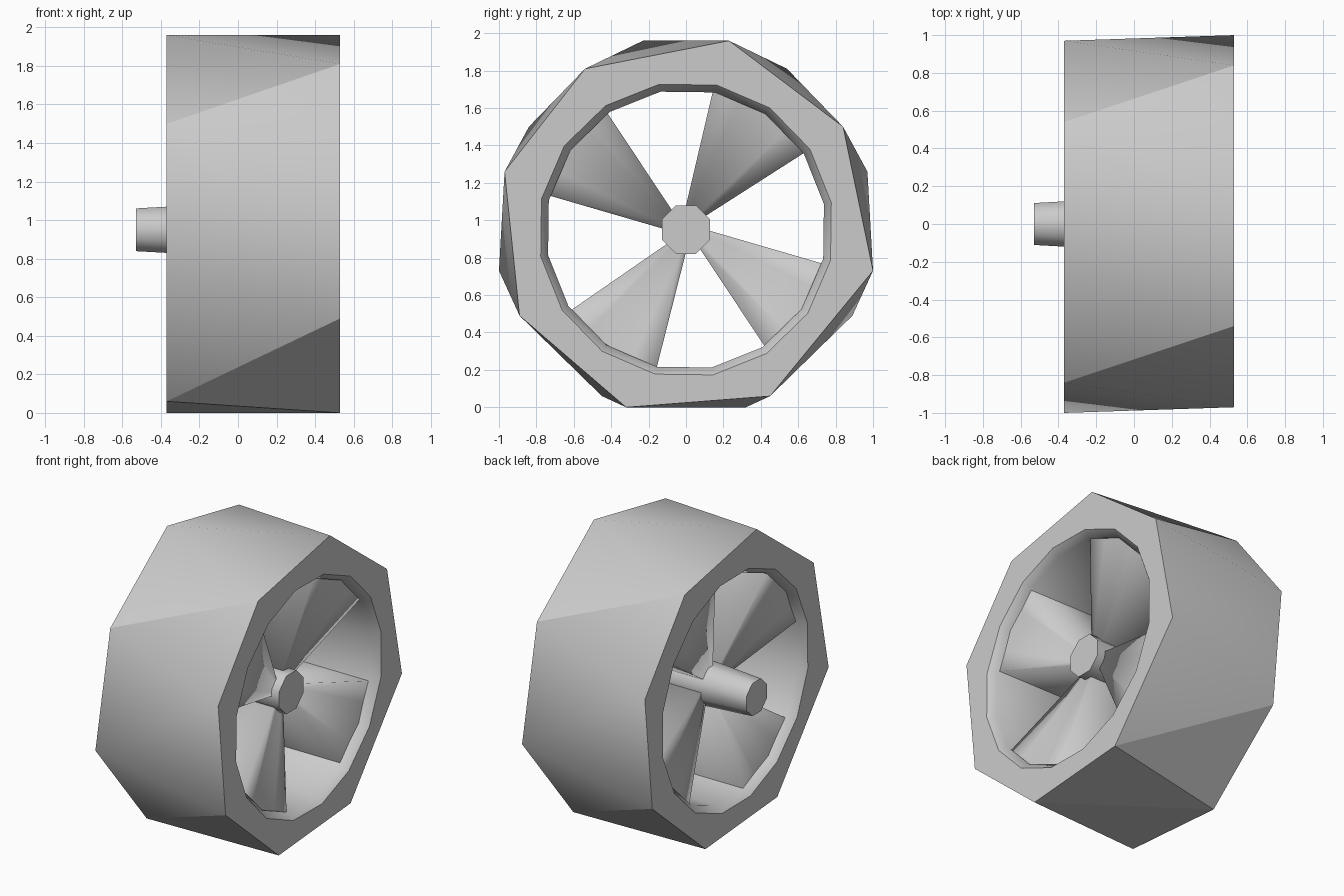
import bpy, bmesh
from math import radians, sin, cos

cube = bpy.data.objects.get("Cube")
if cube:
    bpy.data.objects.remove(cube)

CZ = 0.95                       # height of the wheel axis
FRONT, BACK = 0.53, -0.37       # the two rim planes

grey = bpy.data.materials.new("plain grey")
grey.use_nodes = True
colour = (0.6, 0.6, 0.6, 1)
grey.diffuse_color = colour
grey.node_tree.nodes["Principled BSDF"].inputs["Base Color"].default_value = colour


def polar(x, r, deg):
    return (x, r * cos(radians(deg)), CZ + r * sin(radians(deg)))


def finish(bm, name, angle):
    bmesh.ops.recalc_face_normals(bm, faces=bm.faces)
    mesh = bpy.data.meshes.new(name)
    bm.to_mesh(mesh)
    bm.free()
    mesh.materials.append(grey)
    obj = bpy.data.objects.new(name, mesh)
    bpy.context.collection.objects.link(obj)
    bpy.ops.object.select_all(action='DESELECT')
    obj.select_set(True)
    bpy.context.view_layer.objects.active = obj
    bpy.ops.object.shade_smooth_by_angle(angle=radians(angle))
    return obj


def bridge(bm, a, b):
    for k in range(len(a)):
        n = (k + 1) % len(a)
        bm.faces.new((a[k], a[n], b[n], b[k]))


# Rim: twisted eight-sided drum with a round bore
outline = [(-0.54, 1.81), (-0.97, 1.26), (-0.89, 0.49), (-0.32, 0.0),
           (0.45, 0.06), (1.0, 0.73), (0.84, 1.50), (0.23, 1.96)]
bm = bmesh.new()
front = [bm.verts.new((FRONT, y, z)) for y, z in outline]
back = [bm.verts.new((BACK, -y, z)) for y, z in reversed(outline)]
bore = [[bm.verts.new(polar(x, r, 123 + 22.5 * k)) for k in range(16)]
        for x, r in ((FRONT, 0.79), (FRONT - 0.05, 0.75),
                     (BACK + 0.05, 0.75), (BACK, 0.79))]
for i in range(8):
    j = (i + 1) % 8
    bm.faces.new((back[i], back[j], front[i]))
    bm.faces.new((front[i], back[j], front[j]))
    for ring, loop, s in ((front, bore[0], 2 * i), (back, bore[3], 2 * i - 1)):
        bm.faces.new((ring[i], ring[j], loop[(s + 2) % 16],
                      loop[(s + 1) % 16], loop[s % 16]))
for a, b in zip(bore, bore[1:]):
    bridge(bm, a, b)
rim = finish(bm, "rim", 50)

# Creases where the drum turns from its sides to its top and bottom
creases = [(1, 0), (3, 2), (3, 3), (4, 3), (4, 4), (5, 4), (7, 6)]
pairs = {frozenset((8 + b, f)) for b, f in creases}
for edge in rim.data.edges:
    if frozenset(edge.vertices) in pairs:
        edge.use_edge_sharp = True
rim.data.update()

# Hub: eight-sided shaft, tapered where it sticks out
bm = bmesh.new()
rings = [[bm.verts.new(polar(x, r, 22.5 + 45 * k)) for k in range(8)]
         for x, r in ((-0.53, 0.12), (-0.2, 0.14), (0.4, 0.14))]
for a, b in zip(rings, rings[1:]):
    bridge(bm, a, b)
for ring in (rings[0], rings[-1]):
    bm.faces.new(ring)
finish(bm, "hub", 50)


# Spokes: four solid wedges, deeper and wider at the rim than at the hub
def spoke(name, start, width):
    bm = bmesh.new()

    def section(r, x0, x1, a0, a1):
        steps = [a0 + (a1 - a0) * j / 4 for j in range(5)]
        return ([bm.verts.new(polar(x1, r, a)) for a in steps]
                + [bm.verts.new(polar(x0, r, a)) for a in reversed(steps)])

    root = section(0.12, -0.2, 0.34, start + 2, start + width + 12)
    tip = section(0.76, -0.32, 0.475, start, start + width)
    bridge(bm, root, tip)
    bm.faces.new(root)
    bm.faces.new(tip)
    finish(bm, name, 100)


for number, (start, width) in enumerate(((33, 46), (124, 42), (215, 43), (304, 42))):
    spoke("spoke_%d" % (number + 1), start, width)
